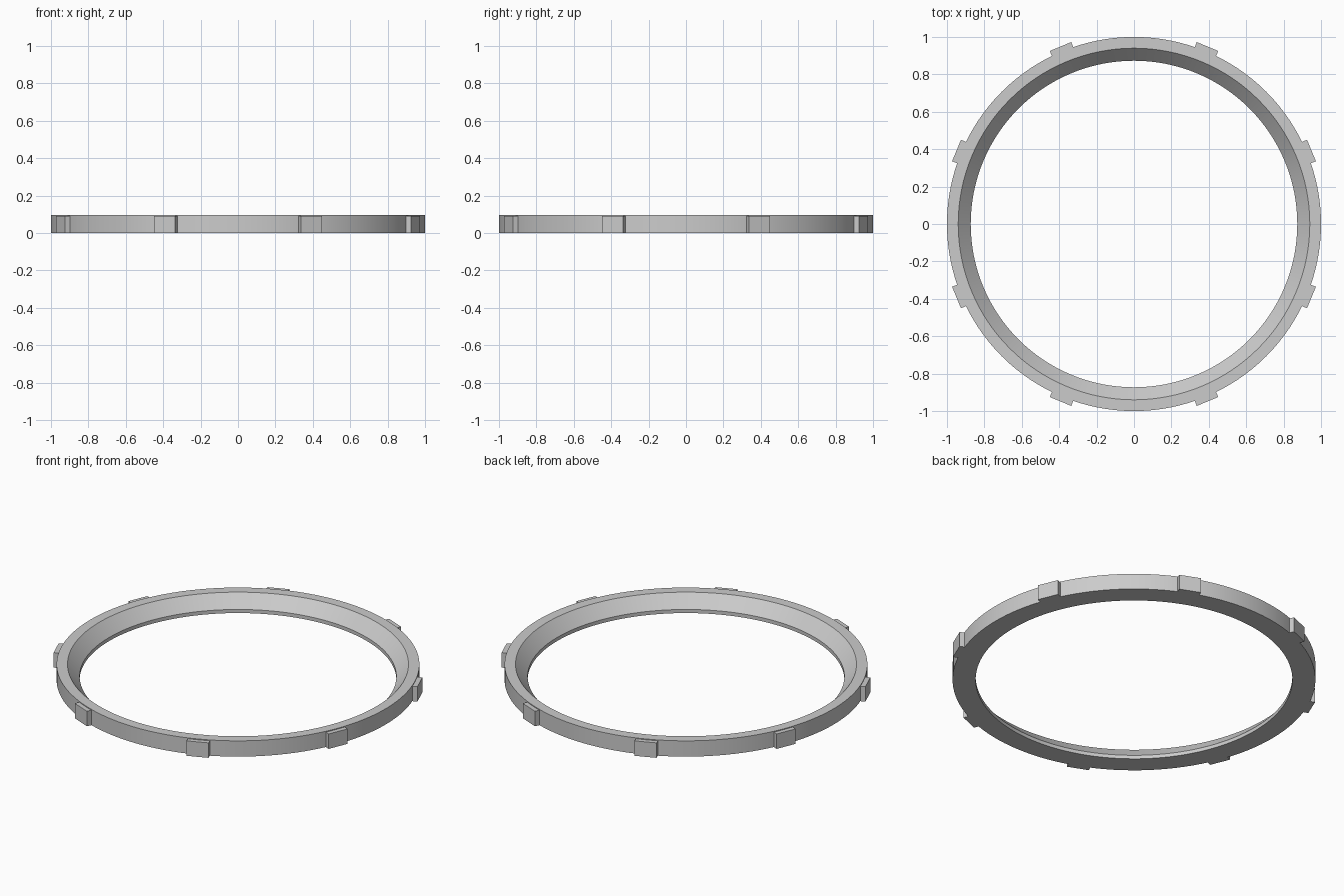
import bpy, bmesh
from math import radians, cos, sin
from mathutils import Matrix

cube = bpy.data.objects.get("Cube")
if cube:
    bpy.data.objects.remove(cube, do_unlink=True)

HEIGHT = 0.096
SEGMENTS = 128

# Plain grey material
grey = bpy.data.materials.new("plain_grey")
grey.use_nodes = True
colour = (0.6, 0.6, 0.6, 1)
grey.diffuse_color = colour
grey.node_tree.nodes["Principled BSDF"].inputs["Base Color"].default_value = colour


def add_object(name, bm):
    bmesh.ops.recalc_face_normals(bm, faces=bm.faces)
    mesh = bpy.data.meshes.new(name)
    bm.to_mesh(mesh)
    bm.free()
    mesh.materials.append(grey)
    obj = bpy.data.objects.new(name, mesh)
    bpy.context.collection.objects.link(obj)
    return obj


# Ring: lathed section with a sloping inner face above a short lip
section = [(1, 0), (1, HEIGHT), (0.94, HEIGHT), (0.873, 0.022), (0.873, 0)]
bm = bmesh.new()
loops = []
for i in range(SEGMENTS):
    a = radians(360 * i / SEGMENTS)
    loops.append([bm.verts.new((r * cos(a), r * sin(a), z)) for r, z in section])
for i, loop in enumerate(loops):
    following = loops[(i + 1) % SEGMENTS]
    for j in range(len(section)):
        k = (j + 1) % len(section)
        bm.faces.new((loop[j], following[j], following[k], loop[k]))
ring = add_object("ring", bm)
bpy.context.view_layer.objects.active = ring
ring.select_set(True)
bpy.ops.object.shade_smooth_by_angle(angle=radians(30))

# Eight flat grip tabs around the rim
for i in range(8):
    bm = bmesh.new()
    place = (Matrix.Rotation(radians(22.5 + 45 * i), 4, "Z")
             @ Matrix.Translation((1.002, 0, 0.0455))
             @ Matrix.Diagonal((0.05, 0.124, 0.091, 1)))
    bmesh.ops.create_cube(bm, size=1, matrix=place)
    add_object(f"grip_tab_{i + 1}", bm)
